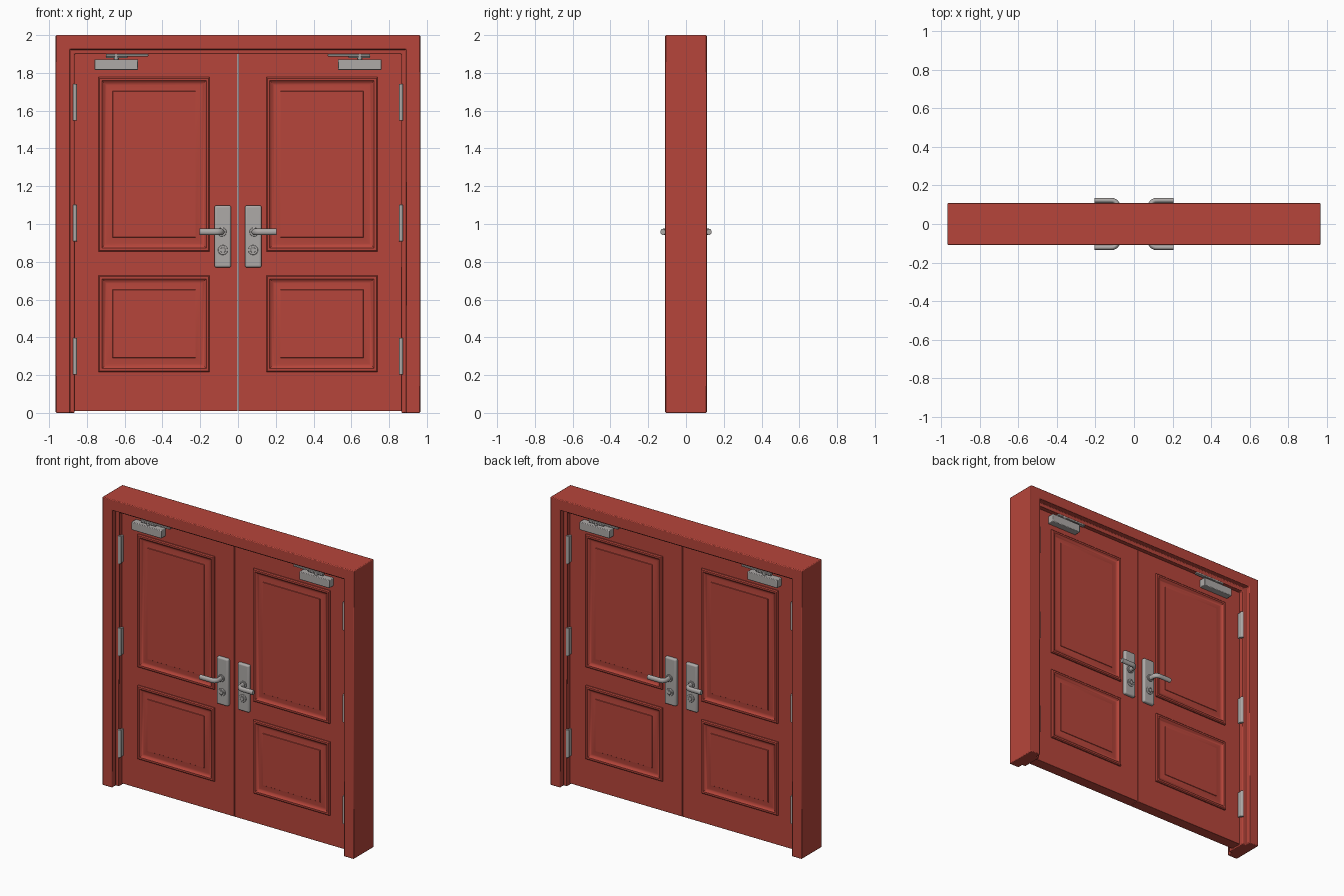
import bpy, bmesh, math
from mathutils import Vector

if "Cube" in bpy.data.objects:
    bpy.data.objects.remove(bpy.data.objects["Cube"])

def material(name, rgb):
    m = bpy.data.materials.new(name)
    m.diffuse_color = (*rgb, 1)
    m.use_nodes = True
    m.node_tree.nodes["Principled BSDF"].inputs["Base Color"].default_value = m.diffuse_color
    return m

RED = material("painted red", (0.47, 0.060, 0.043))
METAL = material("satin metal", (0.42, 0.40, 0.39))
FACE = 0.038                      # half thickness of the door leaves

def finish(name, bm, mat, bevel=0, segments=2):
    bmesh.ops.recalc_face_normals(bm, faces=bm.faces)
    me = bpy.data.meshes.new(name)
    bm.to_mesh(me)
    bm.free()
    me.materials.append(mat)
    ob = bpy.data.objects.new(name, me)
    bpy.context.collection.objects.link(ob)
    if bevel:
        b = ob.modifiers.new("bevel", 'BEVEL')
        b.width, b.segments, b.limit_method = bevel, segments, 'ANGLE'
    bpy.ops.object.select_all(action='DESELECT')
    ob.select_set(True)
    bpy.context.view_layer.objects.active = ob
    bpy.ops.object.shade_smooth_by_angle(angle=math.radians(35))
    return ob

def box(name, lo, hi, mat, bevel=0, segments=2):
    bm = bmesh.new()
    bmesh.ops.create_cube(bm, size=1)
    for v in bm.verts:
        v.co = Vector([(a + b) / 2 + c * abs(b - a) for a, b, c in zip(lo, hi, v.co)])
    return finish(name, bm, mat, bevel, segments)

def loft(name, rings, mat, cap_start=True, bevel=0):
    bm = bmesh.new()
    rs = [[bm.verts.new(p) for p in r] for r in rings]
    n = len(rs[0])
    for a, b in zip(rs, rs[1:]):
        for i in range(n):
            bm.faces.new((a[i], a[(i + 1) % n], b[(i + 1) % n], b[i]))
    if cap_start:
        bm.faces.new(rs[0])
    bm.faces.new(rs[-1])
    return finish(name, bm, mat, bevel)

def cylinder(name, p, q, r, mat, n=20, bevel=0.0):
    p, q = Vector(p), Vector(q)
    d = (q - p).normalized()
    u = d.orthogonal().normalized()
    w = d.cross(u)
    ring = [u * math.cos(t) * r + w * math.sin(t) * r
            for t in (2 * math.pi * i / n for i in range(n))]
    return loft(name, [[p + v for v in ring], [q + v for v in ring]], mat, bevel=bevel)

# stepped door frame: one section swept up, across and down with mitred corners
section = [(0, -0.11), (0.075, -0.11), (0.075, -0.07), (0.1, -0.07),
           (0.1, 0.07), (0.075, 0.07), (0.075, 0.11), (0, 0.11)]
H = 0.965
loft("door_frame", [[(-H + w, y, 0) for w, y in section],
                    [(-H + w, y, 2 - w) for w, y in section],
                    [(H - w, y, 2 - w) for w, y in section],
                    [(H - w, y, 0) for w, y in section]], RED, bevel=0.005)

def panel(name, sx, sy, x0, x1, z0, z1):
    # moulding and raised field: (inset from edge, height above the door face)
    profile = [(0, -0.004), (0, 0.008), (0.006, 0.014), (0.018, 0.014), (0.024, 0.009),
               (0.034, 0.002), (0.042, 0.002), (0.074, 0.008), (0.076, 0.011)]
    rings = []
    for i, h in profile:
        y = sy * (FACE + h)
        rings.append([(sx * (x0 + i), y, z0 + i), (sx * (x1 - i), y, z0 + i),
                      (sx * (x1 - i), y, z1 - i), (sx * (x0 + i), y, z1 - i)])
    loft(name, rings, RED)

def lever(name, sx, sy):
    # neck leaves the plate, bends a quarter turn and runs toward the hinges
    path = [(0.085, 0.05), (0.085, 0.098)]
    path += [(0.115 - 0.03 * math.cos(t), 0.092 + 0.03 * math.sin(t))
             for t in (math.radians(a) for a in (20, 40, 60, 80))]
    path += [(0.125, 0.122), (0.205, 0.122)]
    rings = []
    for k, (x, y) in enumerate(path):
        a, b = path[max(k - 1, 0)], path[min(k + 1, len(path) - 1)]
        dx, dy = b[0] - a[0], b[1] - a[1]
        L = math.hypot(dx, dy)
        ring = []
        for i in range(16):
            t = 2 * math.pi * i / 16
            o = 0.013 * math.cos(t)
            ring.append((sx * (x - dy / L * o), sy * (y + dx / L * o),
                         0.958 + 0.017 * math.sin(t)))
        rings.append(ring)
    loft(name, rings, METAL, bevel=0.003)

for sx, side in ((-1, "left"), (1, "right")):
    # door leaf
    xs = sorted((sx * 0.0015, sx * 0.868))
    box(f"{side}_door_leaf", (xs[0], -FACE, 0.01), (xs[1], FACE, 1.903), RED, 0.002)
    for sy, face in ((-1, "front"), (1, "back")):
        tag = f"{side}_{face}"

        def part(name, x0, x1, y0, y1, z0, z1, bevel, seg=2):
            a, b = sorted((sx * x0, sx * x1)), sorted((sy * y0, sy * y1))
            box(f"{tag}_{name}", (a[0], b[0], z0), (a[1], b[1], z1), METAL, bevel, seg)

        panel(f"{tag}_upper_panel", sx, sy, 0.15, 0.738, 0.855, 1.777)
        panel(f"{tag}_lower_panel", sx, sy, 0.15, 0.738, 0.217, 0.727)

        # handle plate, lever and lock
        part("handle_plate", 0.036, 0.125, 0.03, 0.06, 0.77, 1.098, 0.011, 4)
        lever(f"{tag}_lever", sx, sy)
        cx = sx * 0.08
        cylinder(f"{tag}_lever_collar", (sx * 0.085, sy * 0.055, 0.958),
                 (sx * 0.085, sy * 0.068, 0.958), 0.024, METAL, bevel=0.002)
        cylinder(f"{tag}_lock_ring", (cx, sy * 0.055, 0.862),
                 (cx, sy * 0.066, 0.862), 0.026, METAL, bevel=0.003)
        cylinder(f"{tag}_lock_core", (cx, sy * 0.06, 0.862),
                 (cx, sy * 0.073, 0.862), 0.014, METAL, bevel=0.002)

        # door closer: body, spindle, folded arm and bracket
        part("closer_body", 0.53, 0.76, 0.03, 0.085, 1.816, 1.872, 0.004)
        cylinder(f"{tag}_closer_spindle", (sx * 0.645, sy * 0.06, 1.865),
                 (sx * 0.645, sy * 0.06, 1.899), 0.012, METAL, 16)
        part("closer_track", 0.475, 0.70, 0.048, 0.072, 1.888, 1.899, 0.002)
        part("closer_arm", 0.585, 0.70, 0.052, 0.068, 1.878, 1.886, 0.002)

        # hinges: leaf plate with a barrel and caps
        for k, z in enumerate((0.30, 1.005, 1.645)):
            part(f"hinge_plate_{k}", 0.852, 0.868, 0.036, 0.064, z - 0.092, z + 0.092, 0.001)
            cylinder(f"{tag}_hinge_barrel_{k}", (sx * 0.863, sy * 0.066, z - 0.097),
                     (sx * 0.863, sy * 0.066, z + 0.097), 0.0105, METAL, 16, 0.002)
